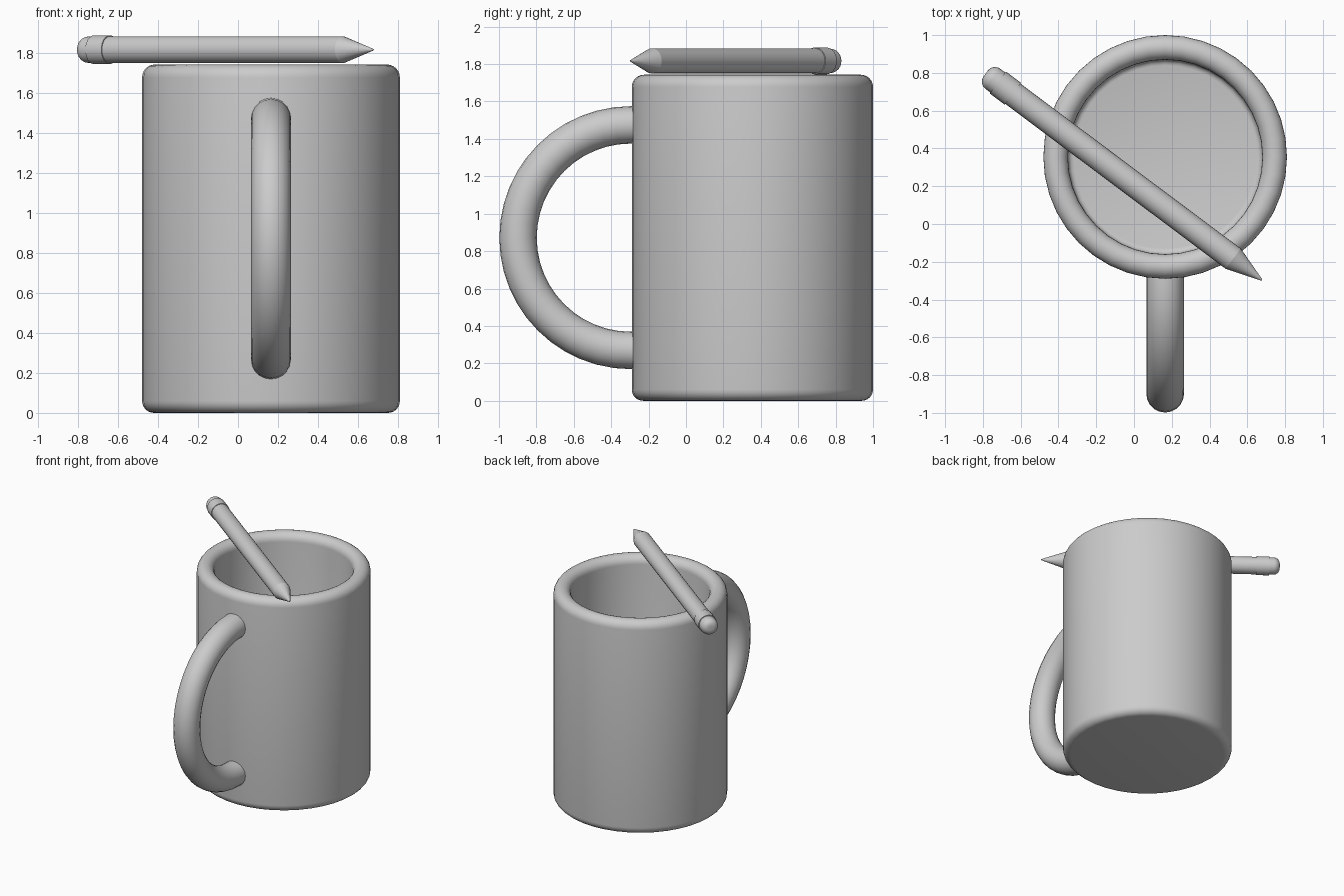
import bpy, bmesh, math
from mathutils import Vector, Matrix

if "Cube" in bpy.data.objects:
    bpy.data.objects.remove(bpy.data.objects["Cube"])

grey = bpy.data.materials.new("plain grey")
grey.diffuse_color = (0.6, 0.6, 0.6, 1)
grey.use_nodes = True
grey.node_tree.nodes["Principled BSDF"].inputs["Base Color"].default_value = grey.diffuse_color


def finish(bm, name, angle=40):
    bmesh.ops.recalc_face_normals(bm, faces=bm.faces[:])
    me = bpy.data.meshes.new(name)
    bm.to_mesh(me)
    bm.free()
    ob = bpy.data.objects.new(name, me)
    bpy.context.collection.objects.link(ob)
    me.materials.append(grey)
    bpy.ops.object.select_all(action='DESELECT')
    ob.select_set(True)
    bpy.context.view_layer.objects.active = ob
    bpy.ops.object.shade_smooth_by_angle(angle=math.radians(angle))
    return ob


def skin(bm, rings, closed_ends=True):
    """Join rings of vertices; single-vertex rings become poles."""
    for a, b in zip(rings, rings[1:]):
        n = max(len(a), len(b))
        for i in range(n):
            j = (i + 1) % n
            quad = [a[i % len(a)], a[j % len(a)], b[j % len(b)], b[i % len(b)]]
            bm.faces.new(list(dict.fromkeys(quad)))
    if closed_ends:
        for r in (rings[0], rings[-1]):
            if len(r) > 2:
                bm.faces.new(r)


def lathe(name, profile, n, matrix):
    """Revolve (radius, height) points about z, then place."""
    bm = bmesh.new()
    rings = []
    for r, z in profile:
        k = n if r > 1e-5 else 1
        rings.append([bm.verts.new(matrix @ Vector((r * math.cos(math.tau * i / n),
                                                    r * math.sin(math.tau * i / n), z)))
                      for i in range(k)])
    skin(bm, rings)
    return finish(bm, name)


def arc(cr, cz, rad, a0, a1, n=6):
    angles = [math.radians(a0 + (a1 - a0) * i / n) for i in range(n + 1)]
    return [(cr + rad * math.cos(a), cz + rad * math.sin(a)) for a in angles]


# mug: rounded foot, straight wall, fully rounded rim, hollow inside
CX, CY, R, H, WALL = 0.165, 0.355, 0.645, 1.743, 0.13
profile = [(0, 0)] + arc(R - 0.06, 0.06, 0.06, -90, 0)
profile += arc(R - WALL / 2, H - WALL / 2, WALL / 2, 0, 180, 12)
profile += arc(R - WALL - 0.03, WALL + 0.03, 0.03, 0, -90, 3) + [(0, WALL)]
lathe("mug_body", profile, 40, Matrix.Translation((CX, CY, 0)))

# handle: half ring with short ends buried in the wall
bm = bmesh.new()
HY, HZ, MAJOR, MINOR, STEPS = -0.295, 0.872, 0.603, 0.1, 24
frames = [(-0.22, HZ + MAJOR, math.pi / 2)]
for i in range(STEPS + 1):
    a = math.pi / 2 + math.pi * i / STEPS
    frames.append((HY + MAJOR * math.cos(a), HZ + MAJOR * math.sin(a), a))
frames.append((-0.22, HZ - MAJOR, 1.5 * math.pi))
rings = []
for y, z, a in frames:
    ring = []
    for k in range(20):
        t = math.tau * k / 20
        out = MINOR * math.cos(t)
        ring.append(bm.verts.new((CX + MINOR * math.sin(t),
                                  y + out * math.cos(a), z + out * math.sin(a))))
    rings.append(ring)
skin(bm, rings)
finish(bm, "mug_handle")

# pencil lying across the rim, built from eraser end to tip
end, tip = Vector((-0.785, 0.797, 1.817)), Vector((0.677, -0.297, 1.817))
L = (tip - end).length
place = Matrix.Translation(end) @ (tip - end).to_track_quat('Z', 'Y').to_matrix().to_4x4()
lathe("pencil_eraser", [(0, 0)] + arc(0.019, 0.047, 0.047, -90, 0) + [(0.066, 0.1)], 24, place)
lathe("pencil_ferrule", [(0, 0.08), (0.072, 0.08), (0.072, 0.18), (0, 0.18)], 24, place)
lathe("pencil_body", [(0, 0.17), (0.067, 0.17), (0.067, L - 0.19), (0, L - 0.19)], 24, place)
lathe("pencil_point", [(0, L - 0.19), (0.067, L - 0.19), (0.004, L), (0, L)], 24, place)
